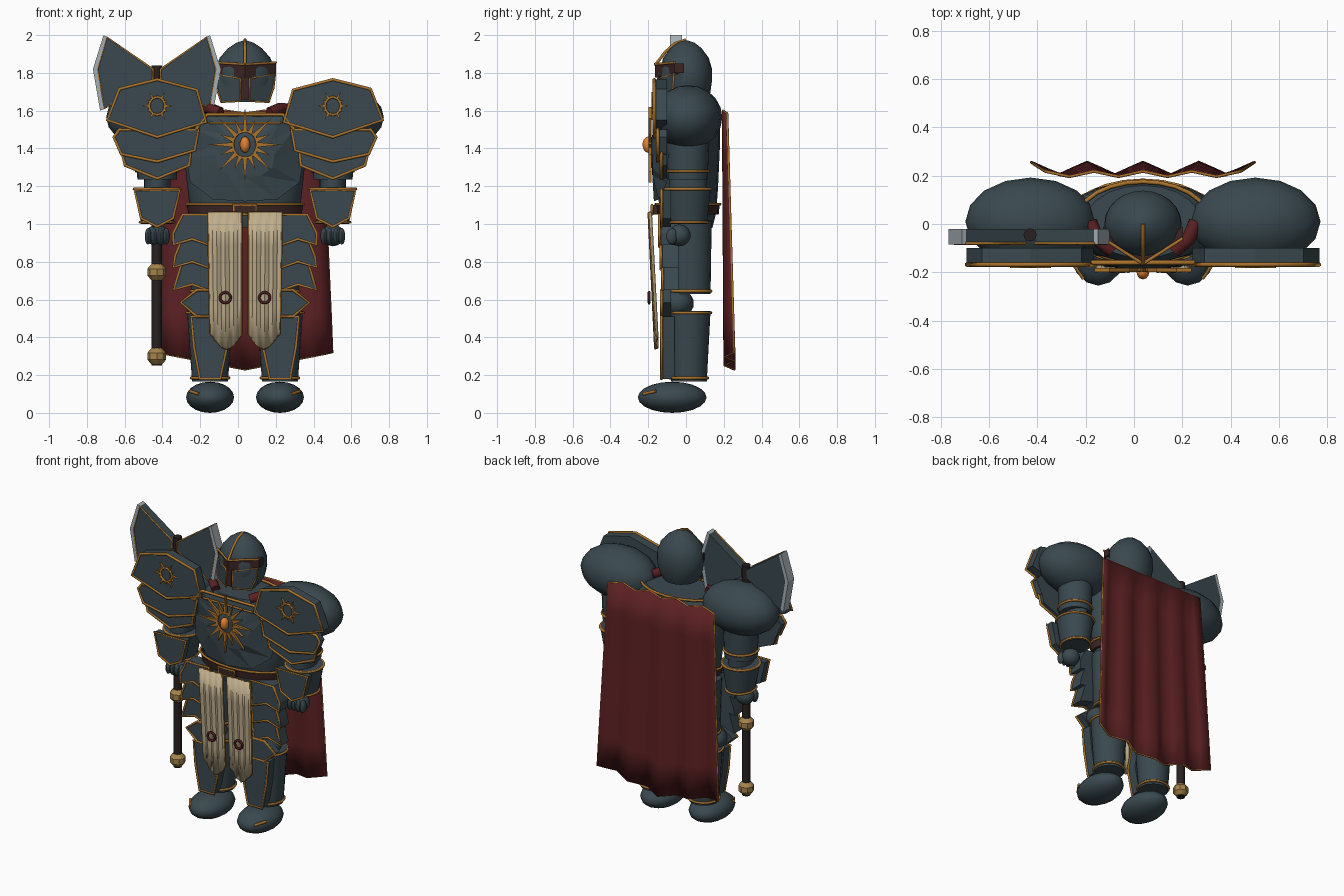
import bpy, bmesh
from math import sin, cos, pi, radians
from mathutils import Matrix, Vector

cube = bpy.data.objects.get("Cube")
if cube:
    bpy.data.objects.remove(cube, do_unlink=True)

CX = 0.037  # body centre line


def material(name, r, g, b):
    m = bpy.data.materials.new(name)
    m.use_nodes = True
    m.diffuse_color = (r, g, b, 1)
    m.node_tree.nodes["Principled BSDF"].inputs["Base Color"].default_value = (r, g, b, 1)
    return m


STEEL = material("dark steel", .042, .066, .078)
GOLD = material("gold trim", .4, .17, .025)
BRASS = material("brass", .38, .23, .07)
RED = material("red cloth", .11, .015, .017)
CREAM = material("parchment", .52, .42, .26)
BROWN = material("brown leather", .042, .018, .016)
BLACK = material("dark shaft", .022, .014, .015)
SILVER = material("silver edge", .38, .43, .46)
ORANGE = material("orange gem", .75, .22, .03)
WAX = material("dark red seal", .07, .01, .012)


def finish(bm, name, mat, angle=35):
    bmesh.ops.recalc_face_normals(bm, faces=bm.faces)
    me = bpy.data.meshes.new(name)
    bm.to_mesh(me)
    bm.free()
    me.materials.append(mat)
    me.shade_smooth()
    me.set_sharp_from_angle(angle=radians(angle))
    ob = bpy.data.objects.new(name, me)
    bpy.context.collection.objects.link(ob)
    return ob


def tube(name, paths, r, mat=GOLD, closed=True):
    cu = bpy.data.curves.new(name, 'CURVE')
    cu.dimensions = '3D'
    cu.bevel_depth = r
    cu.bevel_resolution = 1
    cu.use_fill_caps = True
    for pts in paths:
        sp = cu.splines.new('POLY')
        sp.points.add(len(pts) - 1)
        for p, q in zip(sp.points, pts):
            p.co = (*q, 1)
        sp.use_cyclic_u = closed
    cu.materials.append(mat)
    ob = bpy.data.objects.new(name, cu)
    bpy.context.collection.objects.link(ob)
    bpy.ops.object.select_all(action='DESELECT')
    ob.select_set(True)
    bpy.context.view_layer.objects.active = ob
    bpy.ops.object.convert(target='MESH')


def ring(name, x, y, z, rx, ry, r=.008, mat=GOLD, upright=False, n=24):
    pts = []
    for i in range(n):
        a, b = rx * cos(2 * pi * i / n), ry * sin(2 * pi * i / n)
        pts.append((x + a, y, z + b) if upright else (x + a, y + b, z))
    tube(name, [pts], r, mat)


def ball(name, loc, size, mat=STEEL, seg=16):
    bm = bmesh.new()
    m = Matrix.Translation(loc) @ Matrix.Diagonal((*size, 1))
    bmesh.ops.create_uvsphere(bm, u_segments=seg, v_segments=seg * 5 // 8, radius=1, matrix=m)
    return finish(bm, name, mat, 50)


def loft(name, x, y, rings, mat=STEEL, n=20):
    """Stack of elliptical rings (z, rx, ry), capped."""
    bm = bmesh.new()
    rows = [[bm.verts.new((x + rx * cos(2 * pi * i / n), y + ry * sin(2 * pi * i / n), z))
             for i in range(n)] for z, rx, ry in rings]
    for a, b in zip(rows, rows[1:]):
        for i in range(n):
            bm.faces.new((a[i], a[i - 1], b[i - 1], b[i]))
    bm.faces.new(rows[0])
    bm.faces.new(rows[-1])
    return finish(bm, name, mat)


def plate(name, polys, y0, y1, mat=STEEL, trim=.008):
    """Upright plates from (x, z) outlines, gold edged on the front."""
    bm = bmesh.new()
    for poly in polys:
        f = bm.faces.new([bm.verts.new((x, y1, z)) for x, z in poly])
        g = bmesh.ops.extrude_face_region(bm, geom=[f])["geom"]
        bmesh.ops.translate(bm, vec=(0, y0 - y1, 0), verts=[v for v in g if isinstance(v, bmesh.types.BMVert)])
    finish(bm, name, mat, 20)
    if trim:
        tube(name + "_trim", [[(x, y0, z) for x, z in p] for p in polys], trim)


def sheet(name, fn, nu, nv, mat, thick, trim):
    """Cloth from fn(u, v), with an edge cord."""
    bm = bmesh.new()
    g = [[bm.verts.new(fn(i / nu, j / nv)) for j in range(nv + 1)] for i in range(nu + 1)]
    for i in range(nu):
        for j in range(nv):
            bm.faces.new((g[i][j], g[i + 1][j], g[i + 1][j + 1], g[i][j + 1]))
    edge = [fn(i / nu, 0) for i in range(nu)] + [fn(1, j / nv) for j in range(nv)]
    edge += [fn(1 - i / nu, 1) for i in range(nu)] + [fn(0, 1 - j / nv) for j in range(nv)]
    ob = finish(bm, name, mat, 180 if nu == 16 else 30)
    ob.modifiers.new("thickness", 'SOLIDIFY').thickness = thick
    ob.modifiers["thickness"].offset = 0
    tube(name + "_trim", [edge], trim)


def sun(name, x, y, z, r, reach, n):
    ring(name + "_ring", x, y, z, r, r * 1.1, .008, upright=True)
    rays = []
    for i in range(n):
        a, far = 2 * pi * i / n, reach * (1 if i % 2 == 0 else .72)
        rays.append([(x + r * cos(a - .2), z + r * sin(a - .2)), (x + far * cos(a), z + far * sin(a)),
                     (x + r * cos(a + .2), z + r * sin(a + .2))])
    plate(name + "_rays", rays, y - .008, y + .008, GOLD, 0)


# torso, breastplate and belt
loft("torso", CX, .01, [(.98, .24, .13), (1.06, .29, .15), (1.2, .305, .16), (1.42, .33, .17),
                        (1.53, .31, .17), (1.585, .24, .15)])
tube("back_collar_trim", [[(CX + .27 * cos(pi * i / 12), .02 + .155 * sin(pi * i / 12), 1.585)
                           for i in range(13)]], .009, closed=False)
half = [(.2, -.15, 1.57), (.26, -.13, 1.5), (.31, -.09, 1.35), (.29, -.1, 1.22), (.17, -.145, 1.13)]
outline = half + [(0, -.17, 1.12)] + [(-x, y, z) for x, y, z in reversed(half)]
bm = bmesh.new()
rim = [bm.verts.new((CX + x, y, z)) for x, y, z in outline]
mid = [bm.verts.new((CX + x * .5, -.178, 1.38 + (z - 1.38) * .5)) for x, y, z in outline]
hub = bm.verts.new((CX, -.19, 1.42))
for i in range(len(rim)):
    bm.faces.new((rim[i - 1], rim[i], mid[i]))
    bm.faces.new((rim[i - 1], mid[i], mid[i - 1]))
    bm.faces.new((mid[i - 1], mid[i], hub))
finish(bm, "breastplate", STEEL, 5)
tube("neckline_trim", [[(CX + s * x, -.16, z) for s, x, z in
                        ((-1, .26, 1.5), (-1, .2, 1.58), (1, .2, 1.58), (1, .26, 1.5))]], .01, closed=False)
tube("neck_bar", [[(CX - .19, -.165, 1.535), (CX + .19, -.165, 1.535)]], .007, closed=False)
sun("chest_sun", CX, -.19, 1.42, .065, .2, 16)
ball("chest_gem", (CX, -.2, 1.42), (.027, .03, .043), ORANGE, 12)
loft("belt", CX, .01, [(1.05, .3, .163), (1.1, .308, .168)], BROWN, 24)
ring("belt_trim", CX, .01, 1.105, .31, .17)
plate("buckle", [[(CX - .06, 1.05), (CX - .06, 1.1), (CX + .06, 1.1), (CX + .06, 1.05)]], -.18, -.15, BROWN)

# helmet
loft("helmet", CX, 0, [(1.645, .115, .11), (1.69, .143, .128), (1.76, .16, .138), (1.82, .158, .138),
                       (1.88, .134, .12), (1.93, .09, .083), (1.96, .045, .045), (1.972, .006, .006)], n=24)
for s in (-1, 1):
    side = "left" if s > 0 else "right"
    # bent visor and cheek guards, swept back from the nose line
    for part, pts, mat in (("visor", ((.0, 1.775), (.165, 1.8), (.165, 1.85), (0, 1.84)), BROWN),
                           ("cheek", ((.025, 1.65), (.025, 1.77), (.16, 1.795), (.15, 1.72), (.125, 1.645)), STEEL)):
        out = [Vector((CX + s * x, -.163 + x * .62, z)) for x, z in pts]
        bm = bmesh.new()
        f = bm.faces.new([bm.verts.new(p) for p in out])
        g = bmesh.ops.extrude_face_region(bm, geom=[f])["geom"]
        bmesh.ops.translate(bm, vec=(0, .05, 0), verts=[v for v in g if isinstance(v, bmesh.types.BMVert)])
        finish(bm, f"{side}_{part}", mat, 20)
        if part == "cheek":
            tube(side + "_cheek_trim", [out], .006)
    tube(side + "_brow_trim", [[(CX, -.165, 1.845), (CX + s * .165, -.06, 1.855)]], .007, closed=False)
    tube(side + "_scarf", [[(CX + s * .13, -.11, 1.59), (CX + s * .19, -.06, 1.615), (CX + s * .22, .01, 1.61)]],
         .03, RED, False)
plate("nose_strip", [[(CX - .02, 1.66), (CX - .02, 1.8), (CX + .02, 1.8), (CX + .02, 1.66)]], -.15, -.11, BROWN, 0)
tube("helmet_crest", [[(CX, .0, 1.975), (CX, -.06, 1.955), (CX, -.11, 1.91), (CX, -.16, 1.845)]], .009, closed=False)

# shoulders, arms and legs on both sides
tiers = (("lower", ((-.18, 1.4), (-.17, 1.31), (0, 1.24), (.17, 1.31), (.2, 1.42)), -.13),
         ("middle", ((-.22, 1.5), (-.2, 1.39), (0, 1.33), (.19, 1.37), (.23, 1.46), (.2, 1.5)), -.15),
         ("upper", ((-.26, 1.54), (-.21, 1.71), (0, 1.765), (.2, 1.715), (.265, 1.55), (0, 1.46)), -.168))
for s in (-1, 1):
    side = "left_" if s > 0 else "right_"
    ax = CX + s * .465
    lx = CX + s * .185

    def mir(base, pts):
        return [[(base + s * x, z) for x, z in pts]]

    ball(side + "pauldron", (ax, .01, 1.565), (.27, .182, .17))
    for tier, pts, y in tiers:
        plate(side + tier + "_shoulder_plate", mir(ax, pts), y, -.1, trim=.009)
    sun(side + "shoulder_sun", ax, -.175, 1.625, .042, .085, 12)
    loft(side + "upper_arm", ax, .01, [(1.235, .105, .105), (1.5, .115, .115)])
    ring(side + "arm_ring", ax, .01, 1.28, .11, .11)
    loft(side + "elbow", ax, .01, [(1.15, .07, .1), (1.26, .07, .1)])
    loft(side + "forearm", ax, .01, [(1.0, .085, .1), (1.19, .122, .122)])
    ring(side + "elbow_ring", ax, .01, 1.185, .122, .122)
    ring(side + "wrist_ring", ax, .01, 1.01, .09, .105)
    plate(side + "bracer", mir(ax, ((-.12, 1.18), (.12, 1.18), (.085, 1.03), (0, .985), (-.085, 1.03))), -.13, -.08)
    ball(side + "fist", (ax, -.035, .94), (.062, .06, .058), seg=12)
    for i in range(4):
        ball(side + "finger", (ax + (i - 1.5) * .032, -.075, .935), (.018, .03, .045), seg=8)

    # leg armour
    loft(side + "thigh", lx, .018, [(.63, .1, .112), (1.02, .115, .118)])
    ring(side + "thigh_ring", lx, .018, .645, .102, .114)
    for i in range(3):
        z = 1.05 - i * .12
        plate(side + "tasset", mir(CX, ((.16, z), (.33, z), (.38 - i * .01, z - .1), (.38, z - .16),
                                        (.28, z - .13), (.17, z - .17))), -.125 - .008 * (2 - i), -.04)
    plate(side + "thigh_guard", mir(lx, ((-.08, .95), (.08, .95), (.1, .72), (0, .64), (-.09, .72))), -.115, -.07)
    ball(side + "knee", (lx + s * .02, -.045, .58), (.105, .088, .075), seg=12)
    plate(side + "knee_plate", mir(lx, ((-.06, .65), (.07, .65), (.155, .585), (.07, .51), (-.06, .51), (-.1, .58))),
          -.13, -.08)
    loft(side + "shin", lx, .015, [(.165, .095, .095), (.54, .122, .115)])
    ring(side + "ankle_ring", lx, .015, .185, .1, .1)
    ring(side + "shin_ring", lx, .015, .53, .124, .117)
    plate(side + "greave", mir(lx, ((-.055, .18), (-.09, .35), (-.06, .51), (.1, .51), (.085, .35), (.055, .18))),
          -.13, -.06)
    ball(side + "boot", (lx, -.073, .0825), (.127, .182, .0825))
    tube(side + "boot_trim", [[(lx + s * .06, -.225, .1), (lx + s * .105, -.16, .115)]], .009, closed=False)

    # pleated cloth strip with a round seal
    def strip(u, v):
        z = 1.06 - v * (.64 + .08 * sin(pi * min(1, max(0, u * 1.05))))
        return (CX + s * (.018 + .178 * u * (1 - .06 * v)), -.198 + .035 * v + .012 * (round(u * 8) % 2), z)
    sheet(side + "tabard", strip, 8, 4, CREAM, .012, .005)
    ring(side + "seal", CX + s * .104, -.195, .61, .028, .028, .008, WAX, True)


# folded cape
def cape(u, v):
    fold = .5 + .5 * cos(8 * pi * u)
    z = 1.6 - v * (1.28 + .09 * (1 - abs(2 * u - 1))) - .015 * fold * (1 - v)
    return (CX + (2 * u - 1) * (.405 + .058 * v), .196 + .008 * v + fold * (.022 + .03 * v), z)


sheet("cape", cape, 16, 6, RED, .012, .006)

# two-headed axe
SX, SY = -.43, -.045
loft("axe_shaft", SX, SY, [(.25, .027, .027), (1.84, .027, .027)], BLACK, 12)
for z in (.3, .745):
    loft("axe_knob", SX, SY, [(z - .045, .026, .026), (z - .018, .05, .05), (z + .018, .05, .05),
                              (z + .045, .026, .026)], BRASS, 8)
blade = ((.02, 1.82), (.265, 1.99), (.315, 1.82), (.28, 1.61), (.02, 1.76))
edge = ((.265, 1.99), (.282, 2.0), (.338, 1.82), (.3, 1.6), (.28, 1.61), (.315, 1.82))
for s in (-1, 1):
    plate("axe_blade", [[(SX + s * x, z) for x, z in blade]], -.08, -.02, STEEL, .006)
    plate("axe_edge", [[(SX + s * x, z) for x, z in edge]], -.085, -.02, SILVER, 0)
